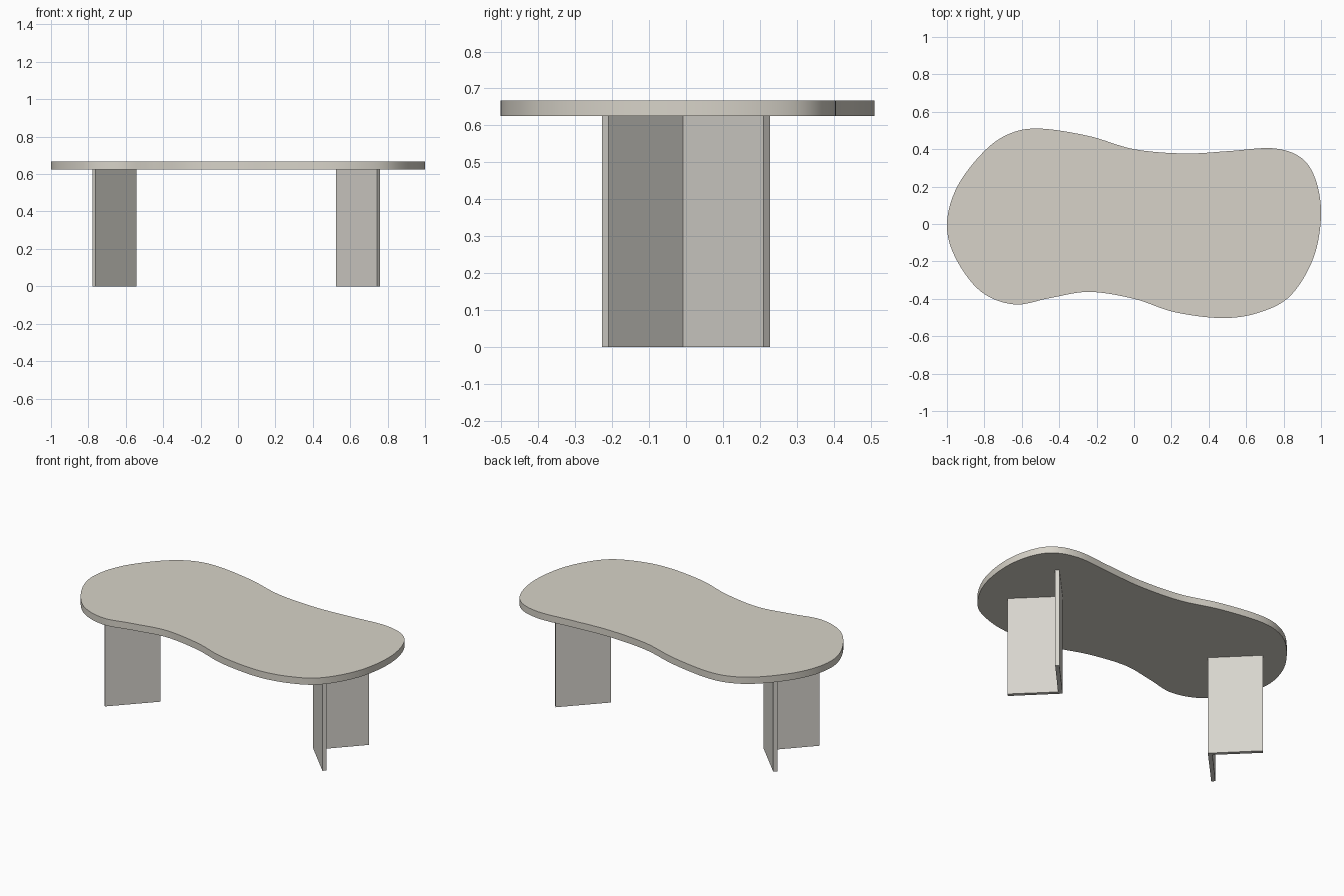
import bpy, bmesh, math
from mathutils import Vector

if "Cube" in bpy.data.objects:
    bpy.data.objects.remove(bpy.data.objects["Cube"])


def material(name, rgb):
    m = bpy.data.materials.new(name)
    m.diffuse_color = (*rgb, 1)
    m.use_nodes = True
    m.node_tree.nodes["Principled BSDF"].inputs["Base Color"].default_value = m.diffuse_color
    return m


def extrude_outline(name, outline, z0, z1, mat):
    """Solid prism from a counter-clockwise outline."""
    bm = bmesh.new()
    face = bm.faces.new([bm.verts.new((x, y, z0)) for x, y in outline])
    new = bmesh.ops.extrude_face_region(bm, geom=[face])["geom"]
    for v in new:
        if isinstance(v, bmesh.types.BMVert):
            v.co.z = z1
    bmesh.ops.recalc_face_normals(bm, faces=bm.faces)
    mesh = bpy.data.meshes.new(name)
    bm.to_mesh(mesh)
    bm.free()
    mesh.materials.append(mat)
    obj = bpy.data.objects.new(name, mesh)
    bpy.context.collection.objects.link(obj)
    return obj


def smooth_loop(points, steps):
    """Closed Catmull-Rom curve through the points."""
    pts = [Vector(p) for p in points]
    n, out = len(pts), []
    for i in range(n):
        a, b, c, d = (pts[(i + k) % n] for k in (-1, 0, 1, 2))
        for s in range(steps):
            t = s / steps
            out.append(0.5 * (2 * b + (c - a) * t + (2 * a - 5 * b + 4 * c - d) * t * t
                              + (3 * b - a - 3 * c + d) * t ** 3))
    return out


stone = material("warm stone", (0.68, 0.65, 0.58))
leg_grey = material("pale grey", (0.68, 0.66, 0.61))

# Freeform table top
top_points = [(-1, 0), (-0.955, -0.18), (-0.82, -0.36), (-0.64, -0.43), (-0.45, -0.396),
              (-0.24, -0.363), (0, -0.40), (0.22, -0.472), (0.48, -0.503), (0.68, -0.47),
              (0.84, -0.38), (0.96, -0.18), (1, 0.05), (0.97, 0.24), (0.89, 0.357),
              (0.74, 0.405), (0.51, 0.39), (0.27, 0.377), (0, 0.40), (-0.24, 0.47),
              (-0.5, 0.51), (-0.66, 0.485), (-0.80, 0.39), (-0.945, 0.20)]
top = extrude_outline("table_top", smooth_loop(top_points, 8), 0.625, 0.667, stone)
bpy.context.view_layer.objects.active = top
top.select_set(True)
bpy.ops.object.shade_smooth_by_angle(angle=math.radians(30))

# V-shaped panel legs, opening outwards at both ends
chevron = [(0, -0.006), (0.221, -0.227), (0.237, -0.21), (0.033, -0.008),
           (0.237, 0.21), (0.221, 0.227)]
for name, x, side in (("right_leg", 0.523, 1), ("left_leg", -0.542, -1)):
    extrude_outline(name, [(x + side * px, side * py) for px, py in chevron],
                    0, 0.625, leg_grey)
